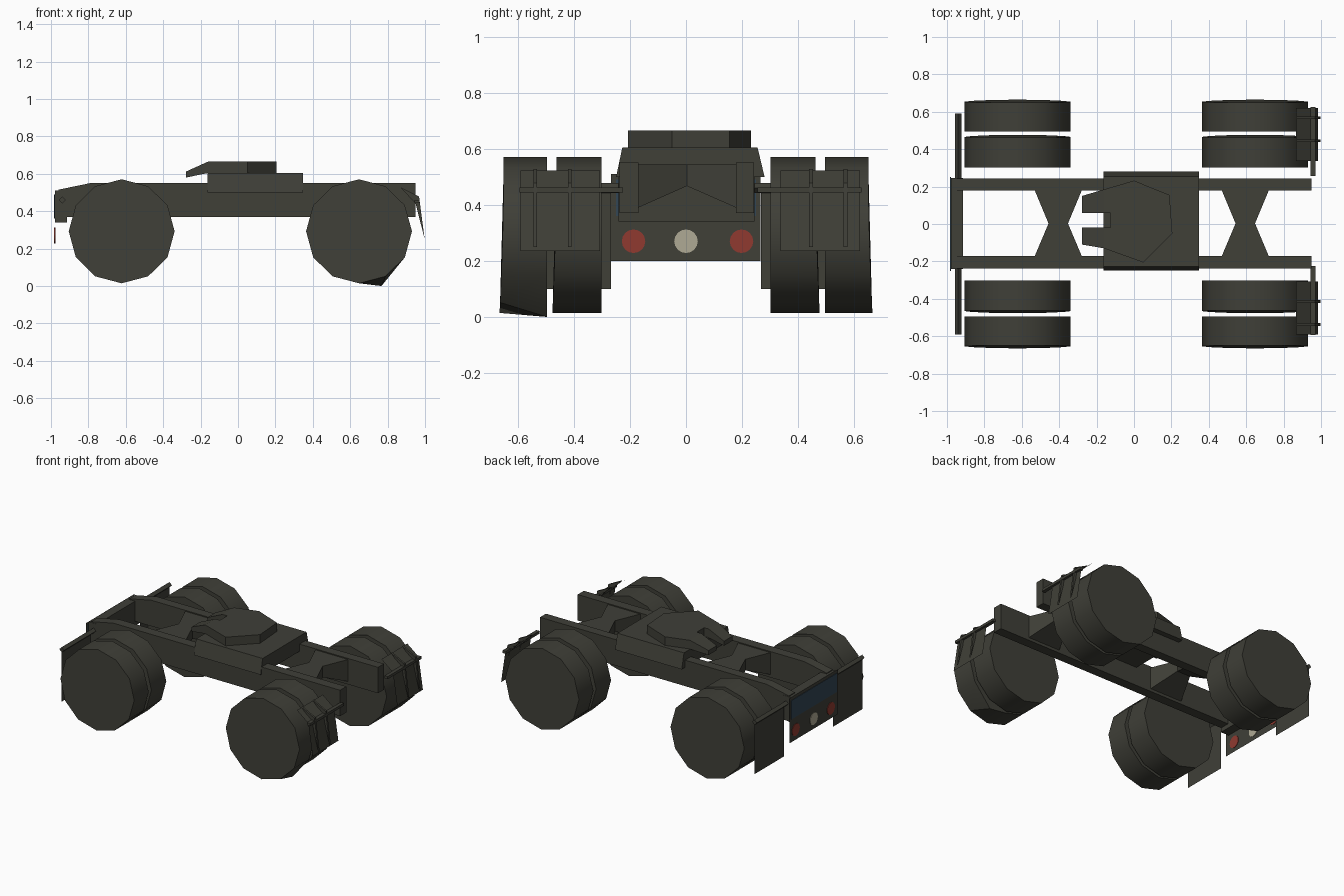
import bpy, bmesh, math
from mathutils import Vector

if "Cube" in bpy.data.objects:
    bpy.data.objects.remove(bpy.data.objects["Cube"])


def mat(name, col):
    m = bpy.data.materials.new(name)
    m.diffuse_color = (*col, 1)
    m.use_nodes = True
    m.node_tree.nodes["Principled BSDF"].inputs["Base Color"].default_value = m.diffuse_color
    return m


GREY = mat("dark olive grey", (0.050, 0.050, 0.039))
RED = mat("lamp red", (0.28, 0.042, 0.03))
WHITE = mat("lamp white", (0.43, 0.40, 0.30))
BLUE = mat("dark blue", (0.032, 0.061, 0.089))


def finish(name, bm, m):
    bmesh.ops.recalc_face_normals(bm, faces=bm.faces)
    me = bpy.data.meshes.new(name)
    bm.to_mesh(me)
    bm.free()
    ob = bpy.data.objects.new(name, me)
    bpy.context.collection.objects.link(ob)
    me.materials.append(m)
    return ob


def loft(bm, a, b):
    """Closed solid between two matching outlines."""
    va, vb = [bm.verts.new(p) for p in a], [bm.verts.new(p) for p in b]
    bm.faces.new(va)
    bm.faces.new(vb)
    n = len(va)
    for i in range(n):
        j = (i + 1) % n
        bm.faces.new((va[i], va[j], vb[j], vb[i]))
    return va, vb


def solid(name, a, b, m=GREY):
    bm = bmesh.new()
    loft(bm, a, b)
    return finish(name, bm, m)


def side_prism(name, xz, y0, y1):
    return solid(name, [(x, y0, z) for x, z in xz], [(x, y1, z) for x, z in xz])


def sheet(name, pts, m=GREY):
    bm = bmesh.new()
    bm.faces.new([bm.verts.new(p) for p in pts])
    return finish(name, bm, m)


def box(name, x0, x1, y0, y1, z0, z1, m=GREY):
    r = [(y0, z0), (y1, z0), (y1, z1), (y0, z1)]
    return solid(name, [(x0, *p) for p in r], [(x1, *p) for p in r], m)


# twelve-sided tyres, outer face swelling slightly towards the ground
R, CZ = 0.283, 0.2925


def wheel(name, cx, y_in, y_out, s, dent=False):
    inner, outer = [], []
    for i in range(12):
        a = math.radians(30 * i)
        x, z = cx + R * math.sin(a), CZ + 0.278 * math.cos(a)
        t = (0.57 - z) / 0.556
        inner.append((x, s * y_in, z))
        outer.append((x, s * (y_out + 0.015 * t * t), z))
    if dent:
        inner[5] = (cx + 0.12, s * y_in, 0.0)
    ob = solid(name, inner, outer)
    bpy.ops.object.select_all(action='DESELECT')
    ob.select_set(True)
    bpy.context.view_layer.objects.active = ob
    bpy.ops.object.shade_smooth_by_angle(angle=math.radians(40))


for end, cx in (("rear", -0.622), ("front", 0.647)):
    for side, s in (("left", 1), ("right", -1)):
        wheel(f"{end}_{side}_inner_wheel", cx, 0.302, 0.462, s)
        wheel(f"{end}_{side}_outer_wheel", cx, 0.495, 0.65, s,
              end == "front" and s < 0)

# frame rails with a sloped tail
rail = [(-0.96, 0.37), (0.95, 0.37), (0.95, 0.55), (-0.79, 0.55), (-0.96, 0.515)]
side_prism("left_rail", rail, 0.178, 0.243)
side_prism("right_rail", rail, -0.238, -0.17)
box("tail_crossmember", -0.978, -0.915, -0.24, 0.245, 0.34, 0.51)

# waisted cross braces, arched underneath
for name, cx in (("rear_brace", -0.405), ("front_brace", 0.595)):
    def ring(y, h, z0):
        return [(cx - h, y, z0), (cx + h, y, z0), (cx + h, y, 0.543), (cx - h, y, 0.543)]
    bm = bmesh.new()
    rings = [[bm.verts.new(p) for p in ring(*q)] for q in
             ((-0.17, 0.125, 0.39), (0.003, 0.052, 0.467), (0.178, 0.125, 0.39))]
    for a, b in zip(rings, rings[1:]):
        for i in range(4):
            j = (i + 1) % 4
            bm.faces.new((a[i], a[j], b[j], b[i]))
    bm.faces.new(rings[0])
    bm.faces.new(rings[2])
    finish(name, bm, GREY)

# coupling mount with flared sides
sec = [(-0.249, 0.5), (0.28, 0.5), (0.255, 0.605), (-0.227, 0.605)]
solid("coupling_mount", [(-0.163, *p) for p in sec], [(0.348, *p) for p in sec])

# coupling plate with two drooping prongs
XJ = -0.16
plate = [(XJ, 0.185), (0.0, 0.232), (0.19, 0.155), (0.205, -0.05), (0.05, -0.206),
         (XJ, -0.13), (XJ, -0.02), (-0.125, -0.02), (-0.125, 0.06), (XJ, 0.06)]
bm = bmesh.new()
loft(bm, [(x, y, 0.604) for x, y in plate], [(x, y, 0.665) for x, y in plate])
for (ya, yb), (yc, yd) in (((0.06, 0.185), (0.06, 0.15)), ((-0.13, -0.02), (-0.11, -0.02))):
    loft(bm, [(XJ, ya, 0.604), (XJ, yb, 0.604), (XJ, yb, 0.665), (XJ, ya, 0.665)],
         [(-0.278, yc, 0.58), (-0.278, yd, 0.58), (-0.278, yd, 0.612), (-0.278, yc, 0.612)])
finish("coupling_plate", bm, GREY)

# tail board with blue panel and lamps
XT = -0.98
sheet("tail_board", [(XT, -0.268, 0.2), (XT, 0.265, 0.2), (XT, 0.265, 0.51), (XT, -0.268, 0.51)])
box("tail_panel", XT - 0.003, XT + 0.001, -0.25, 0.25, 0.36, 0.49, BLUE)
for name, y, m in (("right_lamp", -0.187, RED), ("centre_lamp", 0.0, WHITE), ("left_lamp", 0.198, RED)):
    c = [(y + 0.042 * math.cos(k * math.pi / 8), 0.27 + 0.042 * math.sin(k * math.pi / 8))
         for k in range(16)]
    solid(name, [(XT - 0.003, *p) for p in c], [(XT + 0.003, *p) for p in c], m)

# rear mudflaps hung from a diamond-section bar
dia = [(-0.958, 0.46), (-0.94, 0.442), (-0.922, 0.46), (-0.94, 0.478)]
side_prism("rear_flap_bar", dia, -0.59, 0.592)
for side, s in (("left", 1), ("right", -1)):
    sheet(f"rear_{side}_mudflap", [(-0.94, s * 0.267, 0.1), (-0.94, s * 0.59, 0.1),
                                   (-0.94, s * 0.59, 0.46), (-0.94, s * 0.267, 0.46)])

# front mudguards: bent sheet, two ribs and a support bar per side
C = 0.0155
bend = [(0.865, 0.523), (0.952, 0.455), (0.985, 0.235)]
rib = [(0.868, 0.528), (0.968, 0.478), (0.998, 0.25), (0.95, 0.44)]
for side, s in (("left", 1), ("right", -1)):
    bm = bmesh.new()
    cols = [[bm.verts.new((x, C + s * d, z)) for x, z in bend] for d in (0.322, 0.605)]
    for i in range(2):
        bm.faces.new((cols[0][i], cols[0][i + 1], cols[1][i + 1], cols[1][i]))
    finish(f"front_{side}_mudguard", bm, GREY)
    for k, d in enumerate((0.43, 0.553)):
        side_prism(f"front_{side}_rib_{k + 1}", rib, C + s * d - 0.007, C + s * d + 0.007)
    box(f"front_{side}_guard_bar", 0.945, 0.97, *sorted((C + s * 0.24, C + s * 0.61)), 0.443, 0.461)
